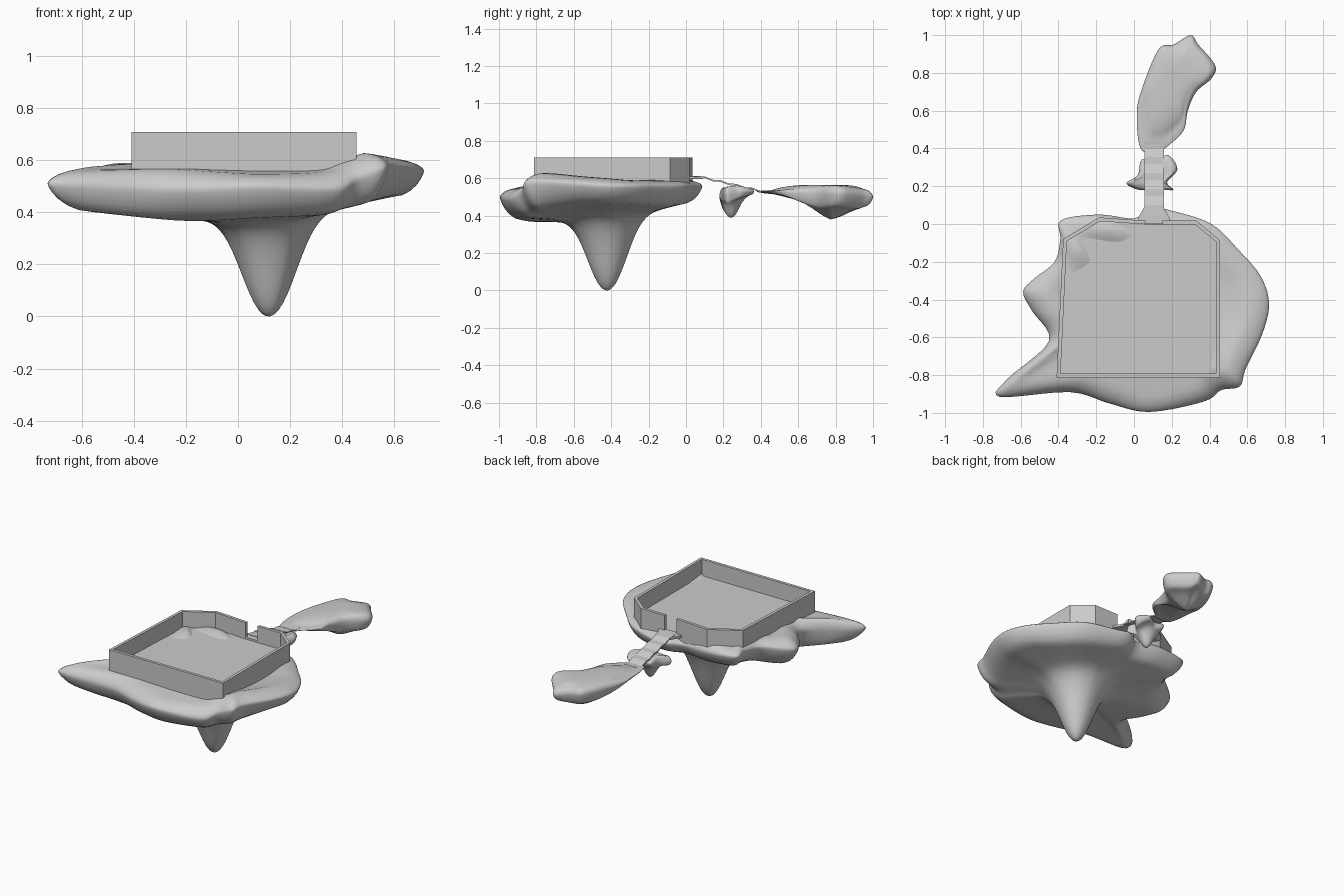
import bpy, bmesh, math
from mathutils import Vector

if "Cube" in bpy.data.objects:
    bpy.data.objects.remove(bpy.data.objects["Cube"])


def make_object(name, bm, smooth=False):
    bmesh.ops.recalc_face_normals(bm, faces=bm.faces[:])
    mesh = bpy.data.meshes.new(name)
    bm.to_mesh(mesh)
    bm.free()
    ob = bpy.data.objects.new(name, mesh)
    bpy.context.collection.objects.link(ob)
    if smooth:
        for p in mesh.polygons:
            p.use_smooth = True
    return ob


def smooth_loop(pts, sub=5):
    # closed Catmull-Rom through tuples of any length
    out, n = [], len(pts)
    for i in range(n):
        a, b, c, d = (pts[(i + k) % n] for k in (-1, 0, 1, 2))
        for s in range(sub):
            t = s / sub
            out.append([0.5 * (2 * q + (r - p) * t + (2 * p - 5 * q + 4 * r - u) * t * t
                        + (3 * q - p - 3 * r + u) * t ** 3) for p, q, r, u in zip(a, b, c, d)])
    return out


def island(name, outline, centre, z_top, z_base, depth, width, power=1.0):
    # outline rows: x, y, rim height, top shoulder height, underside shoulder height
    loop = smooth_loop(outline)
    k = 0.8
    ts = [0.07, 0.15, 0.25, 0.35, 0.45, 0.55, 0.65, 0.73, 0.8, 0.86, 0.91, 0.95, 0.98, 0.995]
    low = [0.02, 0.04] + [0.03 * i for i in range(2, 20)] + ts[6:]
    rings = [(t, True) for t in ts] + [(1.0, True)] + [(t, False) for t in reversed(low)]
    bm = bmesh.new()
    cx, cy = centre
    rows = []
    for t, top in rings:
        row = []
        for x, y, zr, zt, zu in loop:
            px, py = cx + (x - cx) * t, cy + (y - cy) * t
            edge, mid = (zt, z_top) if top else (zu, z_base)
            if t > k:
                s = 1 - ((t - k) / (1 - k)) ** 2
                z = zr + (edge - zr) * max(0, s) ** (0.6 if top else 0.7)
            else:
                z = mid + (edge - mid) * (t / k) ** (4 if top else power)
            if not top:
                r = math.hypot(px - cx, py - cy)
                z -= depth * math.exp(-(r / width) ** 2.3)
            row.append(bm.verts.new((px, py, z)))
        rows.append(row)
    n = len(loop)
    for a, b in zip(rows, rows[1:]):
        for i in range(n):
            j = (i + 1) % n
            bm.faces.new((a[i], a[j], b[j], b[i]))
    for row, z in ((rows[0], z_top), (rows[-1], z_base - depth)):
        c = bm.verts.new((cx, cy, z))
        for i in range(n):
            bm.faces.new((row[i], row[(i + 1) % n], c))
    return make_object(name, bm, True)


def prism(name, pts, z0, z1):
    bm = bmesh.new()
    face = bm.faces.new([bm.verts.new((x, y, z0)) for x, y in pts])
    ext = bmesh.ops.extrude_face_region(bm, geom=[face])
    for v in ext["geom"]:
        if isinstance(v, bmesh.types.BMVert):
            v.co.z = z1
    return make_object(name, bm)


def offset_path(pts, d):
    # mitred offset to the right of an open path
    v = [Vector(p) for p in pts]
    nrm = [Vector(((b - a).y, -(b - a).x)).normalized() for a, b in zip(v, v[1:])]
    out = []
    for i, p in enumerate(v):
        a, b = nrm[max(i - 1, 0)], nrm[min(i, len(nrm) - 1)]
        m = (a + b).normalized()
        out.append(tuple(p + m * d / m.dot(a)))
    return out


# main floating island with hanging spike
island("main_island", [
    (-.386, .02, .57, .60, .46), (-.185, .05, .56, .62, .46), (0, .03, .55, .59, .46),
    (.09, .085, .56, .59, .47), (.2, .07, .55, .59, .46), (.41, 0, .56, .59, .45),
    (.556, -.14, .56, .59, .45), (.67, -.275, .56, .59, .46), (.715, -.42, .56, .60, .46),
    (.68, -.58, .57, .61, .46), (.59, -.77, .58, .625, .44), (.56, -.86, .57, .625, .43),
    (.46, -.88, .53, .595, .41), (.37, -.94, .49, .56, .39), (.08, -.995, .50, .55, .38),
    (-.13, -.95, .49, .56, .37), (-.34, -.89, .49, .57, .37), (-.71, -.915, .51, .565, .40),
    (-.67, -.82, .51, .58, .40), (-.45, -.62, .52, .59, .38), (-.54, -.46, .52, .59, .39),
    (-.587, -.36, .53, .59, .40), (-.53, -.29, .54, .59, .41), (-.42, -.20, .56, .60, .43),
    (-.39, -.08, .57, .62, .45)],
    (.12, -.42), .57, .36, .36, .135)

# small stepping rock under the stairs
island("small_rock", [
    (.04, .34, .53, .54, .50), (.11, .33, .53, .535, .50), (.18, .365, .53, .545, .51),
    (.23, .29, .53, .56, .49), (.175, .22, .52, .555, .48), (.21, .18, .50, .54, .48),
    (.12, .185, .51, .55, .47), (.03, .18, .50, .54, .48), (-.04, .215, .52, .555, .49),
    (.02, .26, .52, .555, .49)],
    (.1, .245), .55, .48, .09, .05)

# long outer island
island("outer_island", [
    (.035, .4, .53, .535, .515), (.015, .58, .53, .54, .50), (.04, .71, .52, .55, .47),
    (.13, .925, .52, .555, .45), (.21, .95, .51, .55, .44), (.3, 1.0, .50, .54, .45),
    (.34, .95, .51, .55, .44), (.43, .84, .52, .56, .45), (.41, .77, .52, .56, .45),
    (.33, .7, .52, .555, .46), (.285, .6, .525, .55, .47), (.265, .5, .53, .54, .50),
    (.20, .43, .53, .535, .515), (.12, .38, .53, .535, .52)],
    (.22, .77), .565, .425, .045, .11, .8)

# perimeter wall, open at the doorway
outer = [(.15, .018), (.33, .018), (.455, -.085), (.455, -.812), (-.41, -.812),
         (-.375, -.08), (-.185, .035), (.06, .018)]
inner = offset_path(outer, .02)
prism("perimeter_wall", outer + inner[::-1], .55, .71)
prism("courtyard_floor", inner, .555, .598)

# doorstep landing
prism("doorstep", [(.02, 0), (.19, 0), (.19, .03), (.155, .09), (.055, .09), (.02, .03)], .595, .61)

# stepped walkway down to the outer island: flat treads joined by steeper ramps
path = [(.04, .613)]
for i in range(4):
    y, z = .10 + .085 * i, .610 - .020 * i
    path += [(y, z), (y + .045, z - .018)]
path += [(.44, .536)]
bm = bmesh.new()
side = path + [(y, z - .009) for y, z in reversed(path)]
face = bm.faces.new([bm.verts.new((.055, y, z)) for y, z in side])
ext = bmesh.ops.extrude_face_region(bm, geom=[face])
bmesh.ops.translate(bm, vec=(.105, 0, 0),
                    verts=[g for g in ext["geom"] if isinstance(g, bmesh.types.BMVert)])
make_object("walkway_steps", bm)
